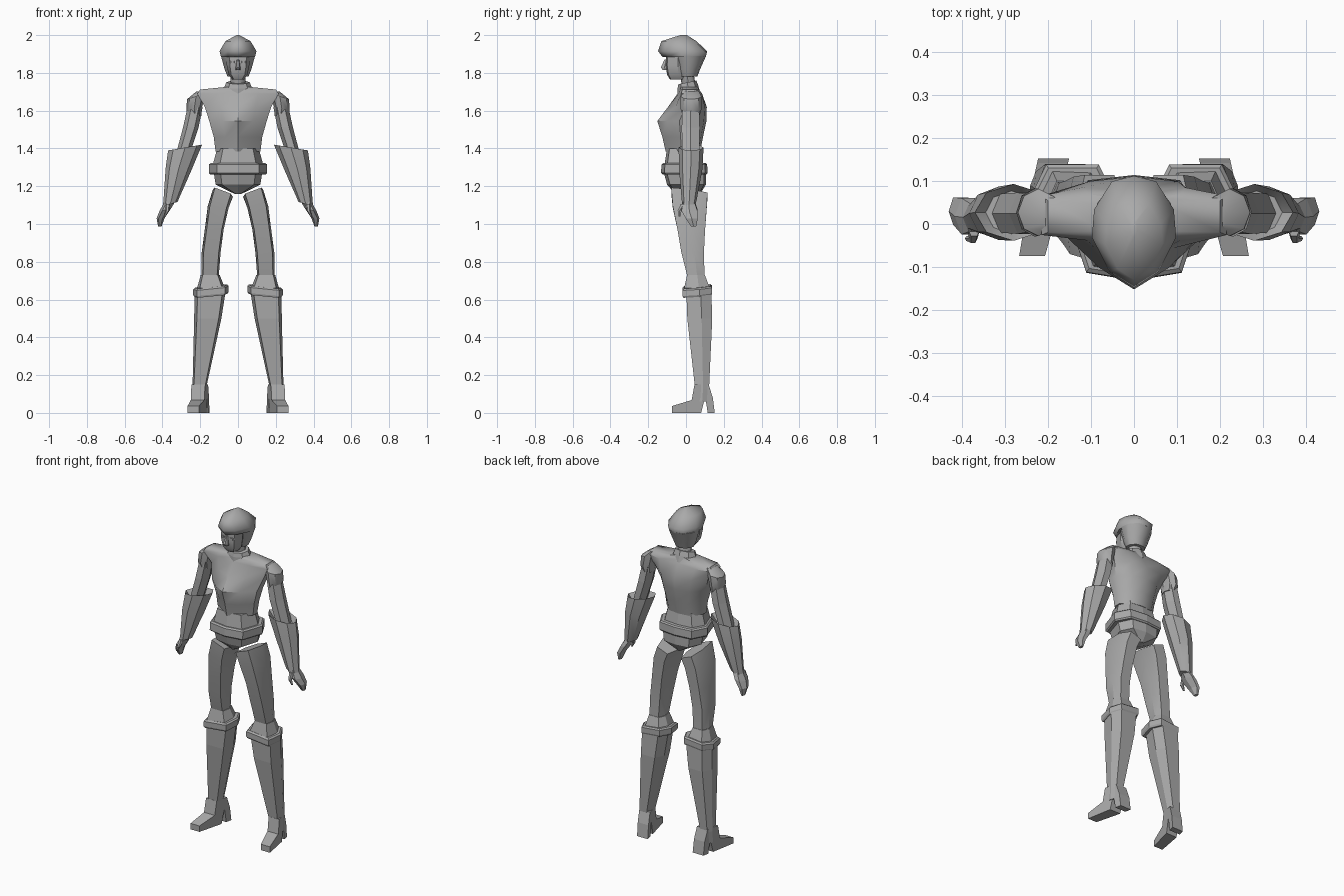
import bpy, bmesh, math

grey = bpy.data.materials.new("plain_grey")
grey.diffuse_color = (0.4, 0.4, 0.4, 1)

# half cross-sections from front (-1) to back (+1)
BODY = [(0, -1), (.5, -.62), (.95, -.1), (.95, .35), (.55, .9), (0, 1)]
SHOULDERS = [(0, -1), (.5, -.9), (1, -.7), (1, .7), (.55, 1), (0, .85)]
BELT = [(0, -1), (.72, -.85), (1, .2), (.7, .9), (0, 1)]
SKULL = [(0, -1), (.55, -.72), (.95, -.1), (.9, .4), (.5, .9), (0, 1)]
HEX = [(.5, -1), (1, 0), (.5, 1)]
BOX = [(.8, -1), (1, .15), (.65, 1)]
ROUND = [(0, -1), (.7, -.7), (1, 0), (.7, .7), (0, 1)]


def finish(name, bm, mirror=False, smooth=0):
    bmesh.ops.recalc_face_normals(bm, faces=bm.faces)
    me = bpy.data.meshes.new(name)
    bm.to_mesh(me)
    bm.free()
    ob = bpy.data.objects.new(name, me)
    bpy.context.collection.objects.link(ob)
    me.materials.append(grey)
    if smooth:
        bpy.ops.object.select_all(action='DESELECT')
        ob.select_set(True)
        bpy.context.view_layer.objects.active = ob
        bpy.ops.object.shade_smooth_by_angle(angle=math.radians(smooth))
    if mirror:
        ob.modifiers.new("mirror", 'MIRROR').use_mirror_merge = False
    return ob


def loft(name, half, rings, mirror=False, smooth=0, profiles=None):
    """rings: (cx, cy, cz, rx, ry, slope_x, slope_y), skinned and capped"""
    bm = bmesh.new()
    loops = []
    for i, r in enumerate(rings):
        cx, cy, cz, rx, ry, sx, sy = (tuple(r) + (0, 0))[:7]
        h = profiles[i] if profiles else half
        pts = h + [(-u, v) for u, v in reversed(h) if u > 0]
        loops.append([bm.verts.new((cx + u * rx, cy + v * ry,
                                    cz + sx * u * rx + sy * v * ry)) for u, v in pts])
    n = len(loops[0])
    for a, b in zip(loops, loops[1:]):
        for i in range(n):
            j = (i + 1) % n
            bm.faces.new((a[i], a[j], b[j], b[i]))
    bm.faces.new(loops[0])
    bm.faces.new(loops[-1])
    return finish(name, bm, mirror, smooth)


def span(rows):
    """(z, half width, front y, back y[, slope_y]) to centred rings"""
    return [(0, (r[2] + r[3]) / 2, r[0], r[1], (r[3] - r[2]) / 2, 0,
             r[4] if len(r) > 4 else 0) for r in rows]


# head
loft("hair_cap", SKULL, span([
    (1.885, .095, -.125, .105), (1.915, .103, -.148, .112),
    (1.968, .07, -.13, .055), (2.0, .008, -.03, .005)]), smooth=60)
loft("back_of_head", SKULL, span([
    (1.78, .058, -.045, .06), (1.82, .075, -.06, .075),
    (1.89, .095, -.085, .106)]), smooth=60)
loft("face", BELT, span([
    (1.765, .03, -.085, .0), (1.79, .05, -.1, .0),
    (1.84, .06, -.108, .0), (1.9, .062, -.105, .0)]), smooth=30)
loft("nose", HEX, [(0, -.108, 1.815, .014, .014), (0, -.114, 1.828, .013, .02),
                   (0, -.105, 1.872, .006, .008)])
loft("eye", HEX, [(.03, -.1, 1.853, .016, .008), (.03, -.1, 1.862, .016, .008)], mirror=True)

# neck and collar
loft("neck", ROUND, span([(1.68, .04, -.01, .06), (1.80, .04, -.035, .04)]), smooth=50)
loft("collar", ROUND, span([(1.69, .085, -.045, .075, .1), (1.725, .072, -.045, .065, .15),
                            (1.75, .062, -.04, .055, .2)]))

# chest with pointed front, and waist below
loft("torso", None, span([
    (1.385, .125, -.108, .075), (1.46, .135, -.125, .09), (1.545, .16, -.152, .108),
    (1.62, .185, -.095, .11), (1.69, .215, -.045, .085), (1.712, .2, -.035, .07),
    (1.725, .07, -.03, .06)]),
    profiles=[BODY] * 4 + [SHOULDERS] * 3, smooth=45)
loft("waist", BELT, span([(1.29, .14, -.118, .09), (1.4, .11, -.1, .07)]))
loft("belt", BELT, span([(1.262, .148, -.122, .108), (1.27, .154, -.132, .114),
                         (1.315, .154, -.13, .112), (1.322, .145, -.12, .105)]))
loft("hips", BELT, span([(1.158, .015, -.055, .075), (1.208, .118, -.1, .105),
                         (1.27, .128, -.117, .105)]))

# arms
loft("shoulder_cap", ROUND, [
    (.192, .027, 1.705, .03, .04, -.15), (.222, .027, 1.675, .048, .055, -.3),
    (.232, .027, 1.61, .042, .056, -.2), (.226, .027, 1.575, .032, .045, .1)],
    mirror=True, smooth=40)
loft("upper_arm", HEX, [(.227, .025, 1.62, .04, .044), (.25, .025, 1.51, .041, .048),
                        (.295, .025, 1.36, .036, .045)], mirror=True)
loft("gauntlet", ROUND, [
    (.285, .027, 1.37, .06, .05, -.15), (.28, .027, 1.405, .09, .066, -.17),
    (.315, .025, 1.29, .068, .062, .1), (.352, .017, 1.13, .043, .04, -.3),
    (.36, .015, 1.105, .04, .036, -.3)], mirror=True, smooth=40)
loft("hand", HEX, [
    (.36, .015, 1.12, .034, .03, -.3), (.385, .018, 1.075, .032, .042, -.3),
    (.41, .03, 1.03, .021, .032), (.414, .04, .987, .009, .014)], mirror=True)
loft("thumb", HEX, [(.372, -.012, 1.105, .014, .016), (.374, -.034, 1.07, .01, .01),
                    (.388, -.034, 1.04, .005, .005)], mirror=True)

# legs
loft("thigh", BOX, [
    (.08, .018, 1.165, .053, .096, .38, -.12), (.105, .02, 1.09, .055, .09, .1),
    (.126, .028, .97, .05, .073), (.142, .035, .85, .05, .06),
    (.148, .053, .72, .046, .045)], mirror=True, smooth=25)
loft("knee", BOX, [(.147, .053, .73, .05, .047), (.143, .058, .66, .074, .068)], mirror=True)
loft("boot_cuff", BOX, [
    (.143, .06, .622, .088, .074, -.1, .08), (.143, .06, .632, .094, .078, -.1, .08),
    (.143, .06, .662, .094, .078, -.1, .08), (.143, .06, .67, .086, .07, -.1, .08)],
    mirror=True)
loft("boot_shaft", BOX, [
    (.148, .068, .64, .082, .066), (.16, .073, .5, .072, .066),
    (.205, .085, .13, .036, .037), (.208, .08, .06, .034, .036)], mirror=True)

# foot with a separate heel, side outline given width and turned outwards
bm = bmesh.new()
outline = [(-.075, 0), (-.075, .036), (.03, .068), (.045, .15), (.12, .15),
           (.142, .08), (.152, 0), (.115, 0), (.102, .085), (.08, 0)]
sides = []
for s in (-1, 1):
    row = []
    for y, z in outline:
        cx = .203 - .22 * (y - .08)
        w = .03 if y < 0 else .036
        row.append(bm.verts.new((cx + s * w, y, z)))
    sides.append(row)
    bm.faces.new(row)
for i in range(len(outline)):
    j = (i + 1) % len(outline)
    bm.faces.new((sides[0][i], sides[0][j], sides[1][j], sides[1][i]))
finish("foot", bm, mirror=True)
